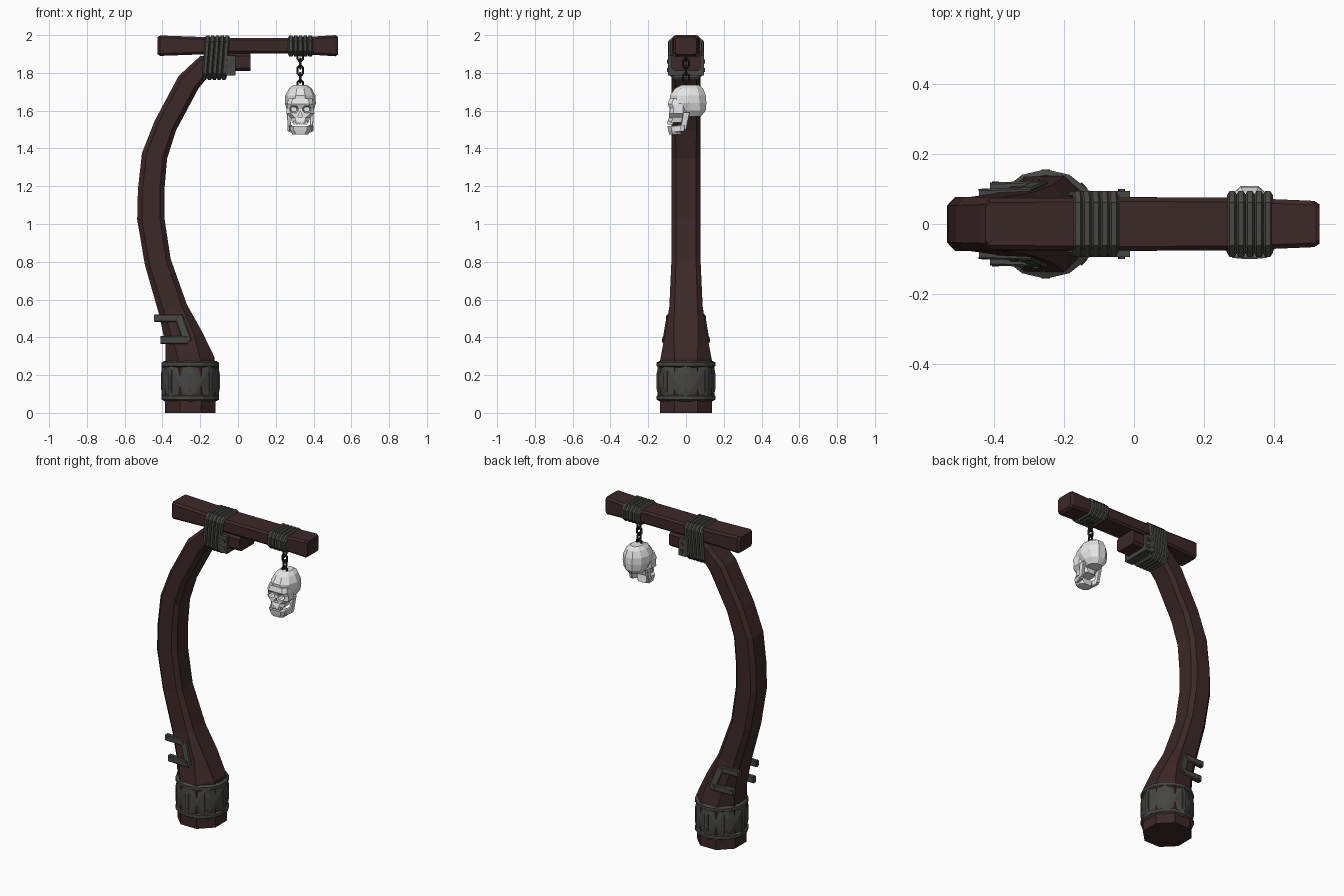
import bpy, bmesh, math
from mathutils import Vector as V

if "Cube" in bpy.data.objects:
    bpy.data.objects.remove(bpy.data.objects["Cube"])


def material(name, rgb):
    m = bpy.data.materials.new(name)
    m.diffuse_color = (*rgb, 1)
    m.use_nodes = True
    m.node_tree.nodes["Principled BSDF"].inputs["Base Color"].default_value = m.diffuse_color
    return m


WOOD = material("dark_wood", (0.046, 0.021, 0.021))
IRON = material("dark_iron", (0.062, 0.061, 0.056))
CHAIN = material("black_chain", (0.02, 0.02, 0.02))
BONE = material("bone_white", (0.78, 0.78, 0.78))


def finish(name, bm, mat):
    bmesh.ops.recalc_face_normals(bm, faces=bm.faces)
    me = bpy.data.meshes.new(name)
    bm.to_mesh(me)
    bm.free()
    me.materials.append(mat)
    ob = bpy.data.objects.new(name, me)
    bpy.context.collection.objects.link(ob)
    return ob


def skin(bm, rings, closed=False):
    """Bridge rings of points; cap the ends unless the rings form a loop."""
    vs = [[bm.verts.new(p) for p in r] for r in rings]
    n, m = len(vs), len(vs[0])
    for i in range(n if closed else n - 1):
        a, b = vs[i], vs[(i + 1) % n]
        for j in range(m):
            k = (j + 1) % m
            bm.faces.new((a[j], a[k], b[k], b[j]))
    if not closed:
        bm.faces.new(vs[0])
        bm.faces.new(vs[-1])


def octagon(hu, hv, c):
    return [(hu, -hv + c), (hu, hv - c), (hu - c, hv), (-hu + c, hv),
            (-hu, hv - c), (-hu, -hv + c), (-hu + c, -hv), (hu - c, -hv)]


def loop_tube(bm, pts, axis, r, sides=6):
    """Closed tube around a planar loop with the given plane normal."""
    pts, axis, rings = [V(p) for p in pts], V(axis), []
    for i, p in enumerate(pts):
        t = (pts[(i + 1) % len(pts)] - pts[i - 1]).normalized()
        out = t.cross(axis).normalized()
        rings.append([p + r * (out * math.cos(a) + axis * math.sin(a))
                      for a in [2 * math.pi * (k + .5) / sides for k in range(sides)]])
    skin(bm, rings, True)


def bar(bm, a, b, side, hw, depth, ht):
    """Chamfered bar from a to b; side is the width direction."""
    a, b, side = V(a), V(b), V(side).normalized()
    n = (b - a).cross(side).normalized()
    sec = octagon(hw, ht, min(hw, ht) * .35)
    d = (b - a).normalized() * depth
    skin(bm, [[p + side * u + n * v for u, v in sec] for p in (a - d, b + d)])


def box(bm, x, y, z):
    skin(bm, [[(x[0], y[0], h), (x[1], y[0], h), (x[1], y[1], h), (x[0], y[1], h)] for h in z])


# Curved post: x, z, half width in the bend plane, half depth, chamfer
path = [(-.252, 0, .134, .138, .078), (-.252, .2, .134, .138, .078),
        (-.254, .27, .132, .137, .076), (-.288, .4, .102, .11, .045),
        (-.345, .55, .078, .088, .028), (-.425, .8, .07, .077, .024),
        (-.462, 1.03, .072, .077, .024), (-.460, 1.18, .07, .077, .024),
        (-.442, 1.36, .068, .077, .024), (-.385, 1.52, .062, .077, .022),
        (-.262, 1.75, .062, .077, .022), (-.175, 1.84, .055, .077, .02),
        (-.06, 1.857, .048, .077, .015), (.066, 1.857, .046, .077, .015)]
bm, rings = bmesh.new(), []
for i, (x, z, hw, hy, c) in enumerate(path):
    p, q = path[max(i - 1, 0)], path[min(i + 1, len(path) - 1)]
    t = V((q[0] - p[0], 0, q[1] - p[1])).normalized()
    n = V((t.z, 0, -t.x))
    rings.append([V((x, v, z)) + n * u for u, v in octagon(hw, hy, c)])
skin(bm, rings)
finish("post", bm, WOOD)

# Cross beam, slightly flared at both ends
bm = bmesh.new()
skin(bm, [[(x, u, 1.944 + v) for u, v in octagon(hy, hz, .012)] for x, hy, hz in
          [(-.425, .058, .046), (-.412, .073, .054), (-.05, .076, .041), (.3, .075, .042),
           (.515, .066, .056), (.53, .056, .047)]])
finish("beam", bm, WOOD)

# Base collar: two rings, creased panels and upright ribs
CX = -.252
bm = bmesh.new()
for z in (.08, .257):
    loop_tube(bm, [(CX + .14 * math.cos(a), .14 * math.sin(a), z)
                   for a in [2 * math.pi * (k + .5) / 14 for k in range(14)]], (0, 0, 1), .0185)
finish("collar_rings", bm, IRON)
bm = bmesh.new()
angles = [math.pi * k / 4 for k in range(8)]
skin(bm, [[(CX + .152 * math.cos(a), .152 * math.sin(a), z) for a in angles] for z in (.085, .25)])
bm.normal_update()
panels = [f for f in bm.faces if len(f.verts) == 4]
for v in bmesh.ops.poke(bm, faces=panels)["verts"]:
    v.co.x = CX + (v.co.x - CX) * 1.08
    v.co.y *= 1.08
finish("collar_panels", bm, IRON)
bm = bmesh.new()
for a in angles:
    d, s = V((math.cos(a), math.sin(a), 0)), V((-math.sin(a), math.cos(a), 0))
    skin(bm, [[V((CX, 0, z)) + d * rr + s * w for rr, w in
               ((.13, -.012), (r, -.012), (r, .012), (.13, .012))]
              for z, r in ((.085, .147), (.13, .156), (.205, .156), (.25, .147))])
finish("collar_ribs", bm, IRON)

# Hook-shaped iron brackets on both sides of the lower post
bm = bmesh.new()
for s in (-1, 1):
    bar(bm, (-.435, s * .086, .502), (-.305, s * .09, .502), (0, 0, 1), .02, .008, .014)
    bar(bm, (-.405, s * .104, .385), (-.27, s * .108, .385), (0, 0, 1), .021, .006, .015)
    bar(bm, (-.312, s * .09, .505), (-.27, s * .11, .385), (1, 0, .3), .022, .008, .013)
    for x, y, z in ((-.425, .097, .502), (-.318, .102, .502), (-.395, .117, .385), (-.28, .122, .385)):
        bar(bm, (x, s * (y - .005), z), (x, s * (y + .005), z), (1, 0, 0), .01, 0, .01)
finish("post_brackets", bm, IRON)

# Iron clamp with rivets around the end of the post
bm = bmesh.new()
box(bm, (-.065, -.012), (-.094, .094), (1.785, 1.893))
for s in (-1, 1):
    for z in (1.815, 1.86):
        bar(bm, (-.035, s * .09, z), (-.035, s * .1, z), (1, 0, 0), .01, 0, .01)
finish("clamp", bm, IRON)

# Wrapped bindings on the beam
for name, x0, zb in (("post_binding", -.168, 1.775), ("chain_binding", .28, 1.898)):
    bm = bmesh.new()
    zc, hz = (1.986 + zb) / 2, (1.986 - zb) / 2
    for i in range(5):
        loop_tube(bm, [(x0 + i * .0255 + .08 * v * (hz > .06), u, zc + v)
                       for u, v in octagon(.082, hz, .022)], (1, 0, 0), .0145)
    finish(name, bm, IRON)

# Chain of alternating links
SX = .33
bm = bmesh.new()
for i in range(5):
    zc = 1.888 - i * .038
    link = octagon(.015, .026, .011)
    if i % 2 == 0:
        loop_tube(bm, [(SX + u, 0, zc + v) for u, v in link], (0, 1, 0), .0065)
    else:
        loop_tube(bm, [(SX, u, zc + v) for u, v in link], (1, 0, 0), .0065)
finish("chain", bm, CHAIN)


# Skull: cranium joined with the face, then sockets cut out
def boolean(ob, other, op):
    mod = ob.modifiers.new("bool", "BOOLEAN")
    mod.object, mod.operation, mod.solver = other, op, "EXACT"
    dg = bpy.context.evaluated_depsgraph_get()
    me = bpy.data.meshes.new_from_object(ob.evaluated_get(dg))
    ob.modifiers.clear()
    ob.data = me
    bpy.data.objects.remove(other)


bm = bmesh.new()
skin(bm, [[(SX + rx * math.sin(a), yc - ry * math.cos(a), z)
           for a in [2 * math.pi * (k + .5) / 10 for k in range(10)]]
          for z, yc, rx, ry in [(1.737, .022, .034, .045), (1.718, .016, .06, .078),
                                (1.68, .01, .08, .1), (1.64, .012, .082, .101),
                                (1.6, .028, .07, .08), (1.568, .03, .045, .05)]])
skull = finish("skull", bm, BONE)
bm = bmesh.new()
skin(bm, [[(SX + u, (yf + .005) / 2 + v, z) for u, v in octagon(hw, (.005 - yf) / 2, .022)]
          for z, yf, hw in [(1.665, -.088, .062), (1.635, -.097, .07), (1.61, -.086, .072),
                            (1.585, -.09, .074), (1.562, -.09, .05), (1.538, -.1, .044)]])
boolean(skull, finish("face", bm, BONE), "UNION")
bm = bmesh.new()
for s in (-1, 1):  # eye sockets
    skin(bm, [[(SX + s * .034 + u * k, y, 1.607 + v * k) for u, v in octagon(.025, .02, .011)]
              for y, k in ((-.12, 1.15), (-.05, .6))])
boolean(skull, finish("eye_cutter", bm, BONE), "DIFFERENCE")
bm = bmesh.new()
skin(bm, [[(SX, y, 1.598), (SX - .013, y, 1.566), (SX + .013, y, 1.566)] for y in (-.13, -.065)])
boolean(skull, finish("nose_cutter", bm, BONE), "DIFFERENCE")

# Upper teeth and lower jaw
bm = bmesh.new()
for i in range(6):
    x = SX - .036 + i * .0125
    box(bm, (x, x + .0105), (-.098, -.07), (1.526, 1.545))
finish("teeth", bm, BONE)
bm = bmesh.new()
skin(bm, [[(SX + u, -.06 + v - k, z) for u, v in octagon(hw, .032, .018)]
          for z, hw, k in [(1.475, .042, -.003), (1.495, .052, .002), (1.518, .056, .006)]])
for s in (-1, 1):
    bar(bm, (SX + s * .048, -.055, 1.503), (SX + s * .058, -.012, 1.508), (0, 0, 1), .018, .005, .01)
    bar(bm, (SX + s * .058, -.014, 1.505), (SX + s * .062, .002, 1.585), (0, 1, 0), .017, .005, .009)
finish("jaw", bm, BONE)
